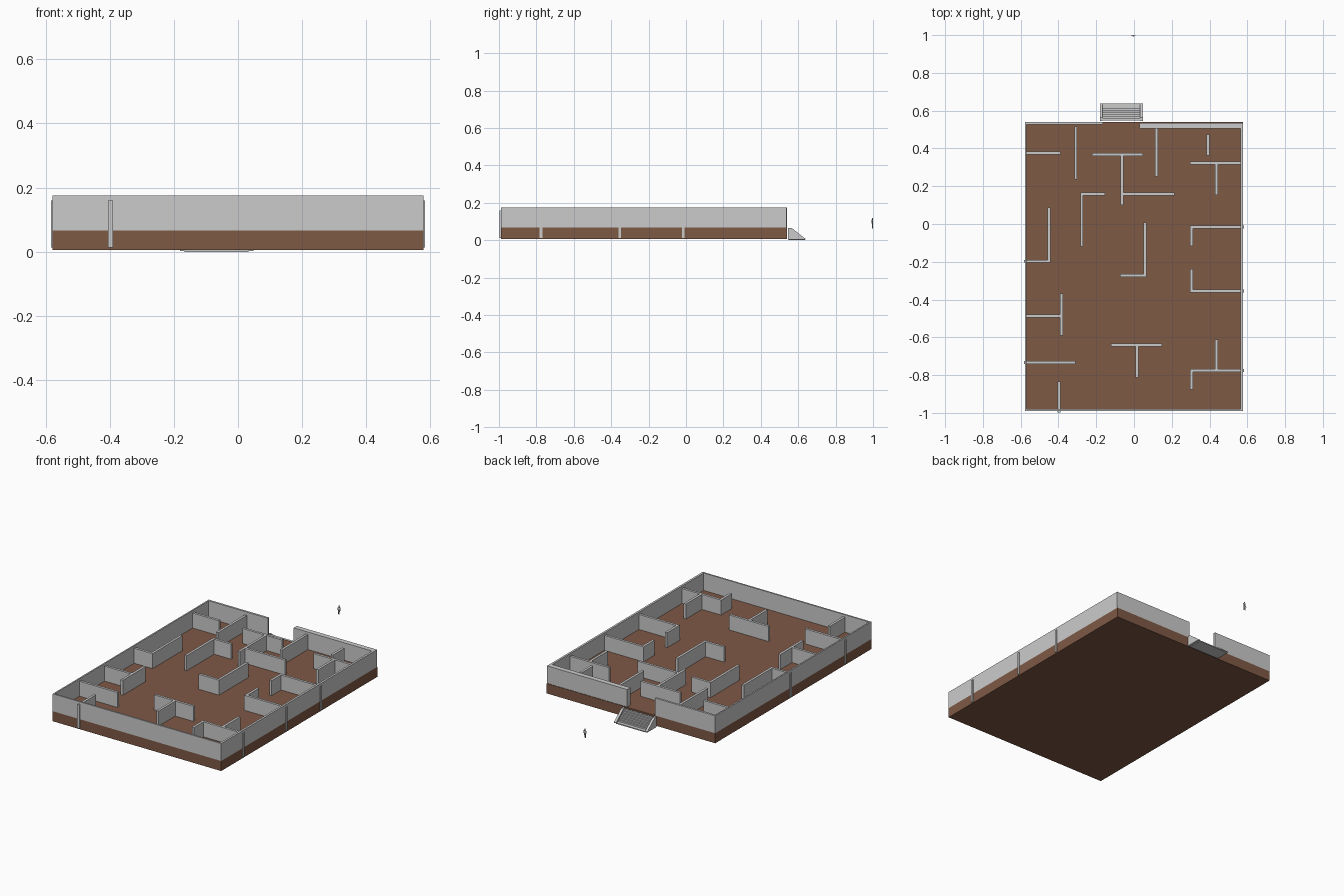
import bpy, bmesh, math
from mathutils import Vector

if "Cube" in bpy.data.objects:
    bpy.data.objects.remove(bpy.data.objects["Cube"])


def material(name, rgb):
    m = bpy.data.materials.new(name)
    m.diffuse_color = (*rgb, 1)
    m.use_nodes = True
    m.node_tree.nodes["Principled BSDF"].inputs["Base Color"].default_value = m.diffuse_color
    return m


GRAY = material("wall gray", (0.60, 0.60, 0.60))
BROWN = material("floor brown", (0.21, 0.10, 0.06))


def finish(bm, name, mat):
    bmesh.ops.recalc_face_normals(bm, faces=bm.faces)
    me = bpy.data.meshes.new(name)
    bm.to_mesh(me)
    bm.free()
    me.materials.append(mat)
    ob = bpy.data.objects.new(name, me)
    bpy.context.collection.objects.link(ob)
    return ob


def box(name, x0, x1, y0, y1, z0, z1, mat=GRAY):
    bm = bmesh.new()
    bmesh.ops.create_cube(bm, size=1)
    for v in bm.verts:
        v.co = ((x0 + x1) / 2 + v.co.x * (x1 - x0),
                (y0 + y1) / 2 + v.co.y * (y1 - y0),
                (z0 + z1) / 2 + v.co.z * (z1 - z0))
    return finish(bm, name, mat)


def extrude_x(name, profile, x0, x1, mat=GRAY):
    """Extrude a (y, z) outline from x0 to x1."""
    bm = bmesh.new()
    face = bm.faces.new([bm.verts.new((x0, y, z)) for y, z in profile])
    new = bmesh.ops.extrude_face_region(bm, geom=[face])["geom"]
    bmesh.ops.translate(bm, vec=(x1 - x0, 0, 0),
                        verts=[g for g in new if isinstance(g, bmesh.types.BMVert)])
    return finish(bm, name, mat)


def limb(name, a, b, r0, r1):
    """Tapered six-sided limb between two points."""
    a, b = Vector(a), Vector(b)
    d = b - a
    bm = bmesh.new()
    bmesh.ops.create_cone(bm, cap_ends=True, segments=6, radius1=r0, radius2=r1, depth=d.length)
    rot = d.to_track_quat('Z', 'Y')
    for v in bm.verts:
        v.co = rot @ v.co + (a + b) / 2
    return finish(bm, name, GRAY)


# base slab
W, Y0, Y1, FLOOR, TOP = 0.578, -0.99, 0.539, 0.067, 0.175
box("base", -W, W, Y0, Y1, 0.005, FLOOR, BROWN)

# outer walls, with a doorway in the back
box("front_outer_wall", -W, W, Y0, Y0 + 0.01, FLOOR, TOP)
box("left_outer_wall", -W, -W + 0.009, Y0, Y1, FLOOR, TOP)
box("right_outer_wall", W - 0.013, W, Y0, Y1 - 0.003, FLOOR, TOP)
box("back_wall_left", -W, -0.164, 0.526, Y1, FLOOR, TOP)
box("back_wall_right", 0.028, W, 0.505, Y1 - 0.003, FLOOR, TOP)

# partitions along x: (x start, x end, y)
H = [(-0.577, -0.388, 0.375), (-0.222, 0.048, 0.368), (-0.064, 0.215, 0.159),
     (0.296, 0.575, 0.323), (-0.283, -0.153, 0.159), (-0.583, -0.443, -0.197),
     (-0.074, 0.065, -0.272), (0.296, 0.583, -0.015), (0.296, 0.583, -0.354),
     (-0.577, -0.384, -0.487), (-0.583, -0.309, -0.733), (-0.122, 0.148, -0.64),
     (0.296, 0.583, -0.775)]
# partitions along y: (y start, y end, x)
V = [(0.235, 0.516, -0.308), (0.1, 0.368, -0.064), (0.251, 0.51, 0.119),
     (0.362, 0.474, 0.391), (0.153, 0.323, 0.436), (-0.119, 0.166, -0.277),
     (-0.204, 0.087, -0.45), (-0.279, 0.008, 0.058), (-0.116, -0.008, 0.304),
     (-0.361, -0.238, 0.304), (-0.59, -0.368, -0.384), (-0.998, -0.833, -0.397),
     (-0.812, -0.64, 0.016), (-0.876, -0.768, 0.304), (-0.775, -0.611, 0.436)]
T = 0.0075
for i, (a, b, y) in enumerate(H):
    box(f"cross_partition_{i}", a, b, y - T, y + T, 0.0125, 0.16)
for i, (a, b, x) in enumerate(V):
    box(f"long_partition_{i}", x - T, x + T, a, b, 0.0125, 0.16)

# entrance steps
N, ya, yb, zt = 6, 0.56, 0.615, 0.062
steps = [(0.548, 0), (0.548, zt)]
for i in range(N):
    y = ya + (yb - ya) * i / (N - 1)
    steps += [(y, zt - (zt - 0.006) * i / N), (y, zt - (zt - 0.006) * (i + 1) / N)]
steps += [(0.637, 0.006), (0.637, 0)]
extrude_x("entrance_steps", steps, -0.166, 0.033)

# sloping side walls of the steps
cheek = [(0.546, 0.003), (0.546, 0.066), (0.564, 0.066), (0.638, 0.008), (0.638, 0.003)]
extrude_x("step_side_left", cheek, -0.181, -0.166)
extrude_x("step_side_right", cheek, 0.033, 0.048)

# small standing figure
cx, cy = -0.004, 0.997
for side, s in (("left", -1), ("right", 1)):
    limb(f"figure_leg_{side}", (cx + s * 0.005, cy, 0.062), (cx + s * 0.003, cy - 0.001, 0.091), 0.002, 0.003)
    limb(f"figure_arm_{side}", (cx + s * 0.012, cy, 0.087), (cx + s * 0.006, cy - 0.001, 0.108), 0.0012, 0.0018)
limb("figure_torso", (cx, cy - 0.001, 0.088), (cx, cy - 0.001, 0.11), 0.0035, 0.004)
bm = bmesh.new()
bmesh.ops.create_icosphere(bm, subdivisions=1, radius=0.004)
for v in bm.verts:
    v.co = (v.co.x * 0.9 + cx, v.co.y * 0.75 + cy, v.co.z * 1.2 + 0.115)
finish(bm, "figure_head", GRAY)
